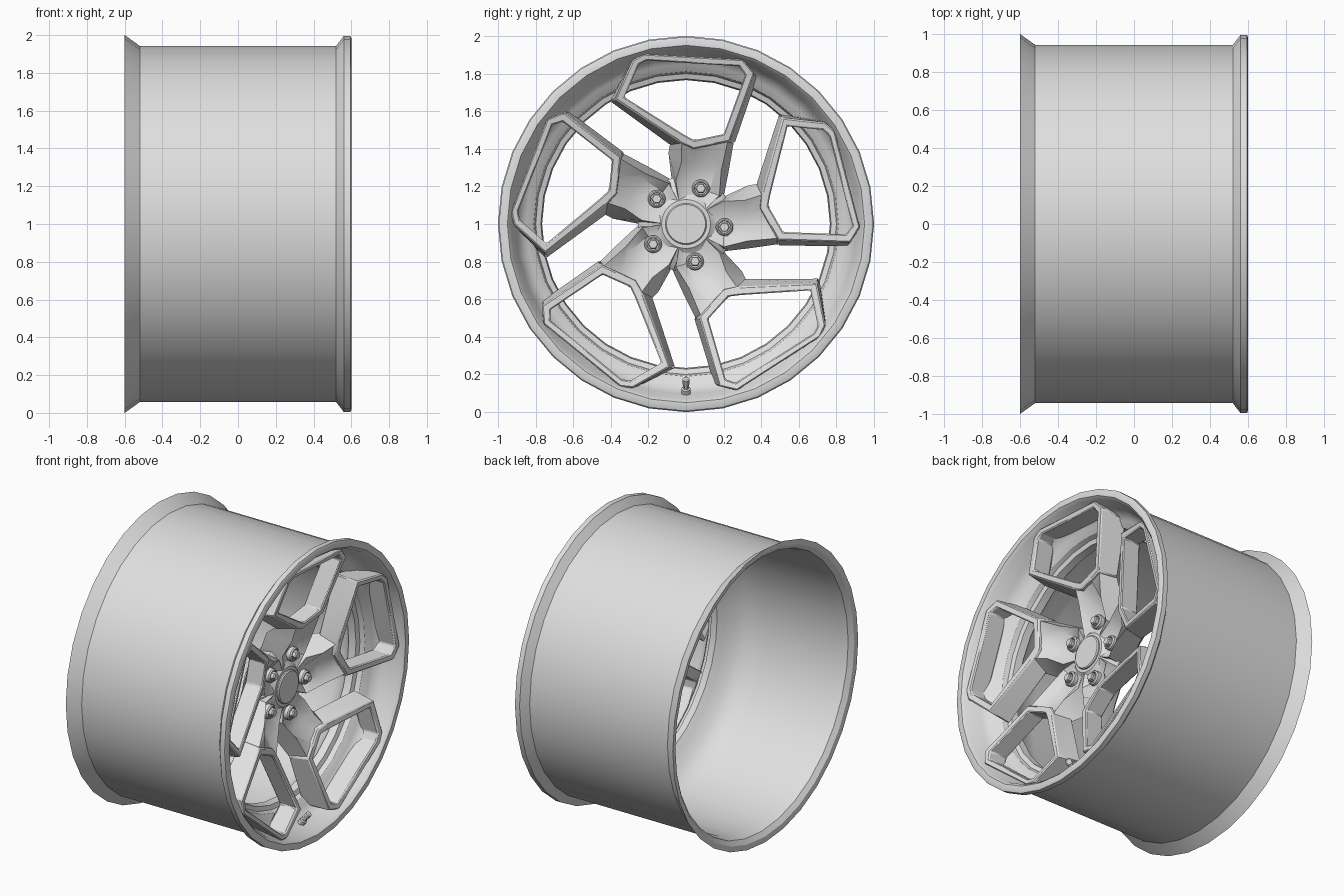
import bpy, bmesh, math
from mathutils import Matrix, Vector

if "Cube" in bpy.data.objects:
    bpy.data.objects.remove(bpy.data.objects["Cube"])

metal = bpy.data.materials.new("silver_grey")
metal.use_nodes = True
GREY = (0.74, 0.74, 0.74, 1)
metal.diffuse_color = GREY
metal.node_tree.nodes["Principled BSDF"].inputs["Base Color"].default_value = GREY


def add_object(name, bm, angle=30, bevel=0):
    """Turn a bmesh into a shaded, coloured object."""
    bmesh.ops.recalc_face_normals(bm, faces=bm.faces)
    mesh = bpy.data.meshes.new(name)
    bm.to_mesh(mesh)
    bm.free()
    mesh.materials.append(metal)
    obj = bpy.data.objects.new(name, mesh)
    bpy.context.collection.objects.link(obj)
    if bevel:
        mod = obj.modifiers.new("soft_edge", "BEVEL")
        mod.width = bevel
        mod.segments = 1
    bpy.ops.object.select_all(action="DESELECT")
    obj.select_set(True)
    bpy.context.view_layer.objects.active = obj
    bpy.ops.object.shade_smooth_by_angle(angle=math.radians(angle))
    return obj


def loft(bm, loops, closed):
    """Bridge point loops; join the last loop to the first, or cap the ends."""
    rings = [[bm.verts.new(p) for p in loop] for loop in loops]
    n = len(rings[0])
    pairs = list(zip(rings, rings[1:]))
    if closed:
        pairs.append((rings[-1], rings[0]))
    for a, b in pairs:
        for i in range(n):
            j = (i + 1) % n
            bm.faces.new((a[i], a[j], b[j], b[i]))
    if not closed:
        bm.faces.new(rings[0])
        bm.faces.new(rings[-1])


def lathe(name, profile, sides, closed=False, at=(0, 0, 1), turn=None):
    """Revolve (x, radius) points around the x axis."""
    bm = bmesh.new()
    steps = [2 * math.pi * i / sides for i in range(sides)]
    loft(bm, [[(x, r * math.cos(a), r * math.sin(a)) for a in steps]
              for x, r in profile], closed)
    if turn:
        bm.transform(turn)
    bm.transform(Matrix.Translation(at))
    return add_object(name, bm)


# Rim: barrel, both flanges, stepped front lip and thin inner wall
lathe("rim", [(-0.6, 1.0), (-0.52, 0.943), (0.52, 0.943), (0.56, 0.995),
              (0.595, 0.995), (0.6, 0.985), (0.6, 0.95), (0.58, 0.932),
              (0.48, 0.905), (0.43, 0.87), (0.42, 0.85), (0.39, 0.81),
              (0.36, 0.80), (0.35, 0.772), (0.30, 0.765), (0.27, 0.80),
              (0.22, 0.86), (0.15, 0.90), (0.05, 0.918), (-0.5, 0.922),
              (-0.57, 0.935), (-0.595, 0.965)], 32, closed=True)

# Hub and centre cap
lathe("hub", [(0.20, 0.24), (0.30, 0.255), (0.325, 0.23), (0.345, 0.16),
              (0.37, 0.13), (0.37, 0.11)], 40)
lathe("centre_cap", [(0.34, 0.11), (0.378, 0.11), (0.385, 0.104)], 32)

# Window frame at the outer end of a spoke, as (along, across) points
INNER = [(0.54, 0.52), (0.73, 0.50), (0.763, 0.465), (0.885, -0.01),
         (0.85, -0.055), (0.517, -0.043), (0.437, 0.096), (0.448, 0.155)]
OUTER = [(0.515, 0.565), (0.74, 0.54), (0.79, 0.495), (0.925, -0.015),
         (0.875, -0.098), (0.49, -0.085), (0.395, 0.085), (0.405, 0.165)]
# Rear outline as (along, across, depth)
BACK = [(0.495, 0.585, 0.38), (0.74, 0.545, 0.40), (0.79, 0.50, 0.40),
        (0.925, -0.02, 0.41), (0.86, -0.12, 0.38), (0.49, -0.115, 0.35),
        (0.385, 0.085, 0.35), (0.375, 0.22, 0.35)]


def face_x(u, v):
    return 0.372 + 0.22 * math.hypot(u, v)


def build_frame(bm):
    front_out = [(face_x(u, v), u, v) for u, v in OUTER]
    front_in = [(face_x(u, v), u, v) for u, v in INNER]
    back_in = [(face_x(u, v) - 0.13, u, v) for u, v in INNER]
    back_out = [(x, u, v) for u, v, x in BACK]
    loft(bm, [front_out, front_in, back_in, back_out], True)


# Arm from the hub to the frame: two ridges beside a sunken pocket
ARM = [
    [(0.20, 0.09, -0.065), (0.365, 0.09, -0.065), (0.355, 0.11, -0.035),
     (0.355, 0.11, 0.03), (0.365, 0.09, 0.065), (0.20, 0.09, 0.065)],
    [(0.22, 0.20, -0.145), (0.375, 0.20, -0.122), (0.34, 0.20, -0.065),
     (0.34, 0.20, 0.045), (0.375, 0.20, 0.122), (0.22, 0.20, 0.145)],
    [(0.28, 0.33, -0.13), (0.425, 0.33, -0.09), (0.365, 0.33, -0.06),
     (0.365, 0.32, 0.065), (0.425, 0.31, 0.125), (0.28, 0.33, 0.205)],
    [(0.355, 0.505, -0.105), (0.472, 0.505, -0.074), (0.455, 0.45, 0.01),
     (0.452, 0.41, 0.085), (0.46, 0.42, 0.16), (0.355, 0.395, 0.215)],
]

for k in range(5):
    turn = Matrix.Translation((0, 0, 1)) @ Matrix.Rotation(math.radians(72 * k), 4, "X")
    bm = bmesh.new()
    build_frame(bm)
    bm.transform(turn)
    add_object(f"spoke_frame_{k + 1}", bm, 25, 0.007)
    bm = bmesh.new()
    loft(bm, ARM, False)
    bm.transform(turn)
    add_object(f"spoke_arm_{k + 1}", bm, 35)
    # Wheel nut: round collar with a raised hexagonal head
    a = math.radians(72 * k - 4.5)
    spot = (0, 0.205 * math.cos(a), 1 + 0.205 * math.sin(a))
    lathe(f"nut_collar_{k + 1}", [(0.31, 0.047), (0.37, 0.047), (0.378, 0.04),
                                  (0.378, 0.034), (0.36, 0.032)], 20, at=spot)
    lathe(f"nut_head_{k + 1}", [(0.33, 0.029), (0.393, 0.029), (0.40, 0.023)], 6, at=spot)

# Tyre valve, leaning out of the lower lip towards the face
lean = Vector((1, 0, 0)).rotation_difference(Vector((0.6, 0, 0.8))).to_matrix().to_4x4()
lathe("valve", [(-0.03, 0.024), (0.012, 0.024), (0.016, 0.015), (0.04, 0.015),
                (0.043, 0.019), (0.075, 0.019), (0.08, 0.012)], 12,
      at=(0.49, 0, 0.115), turn=lean)
